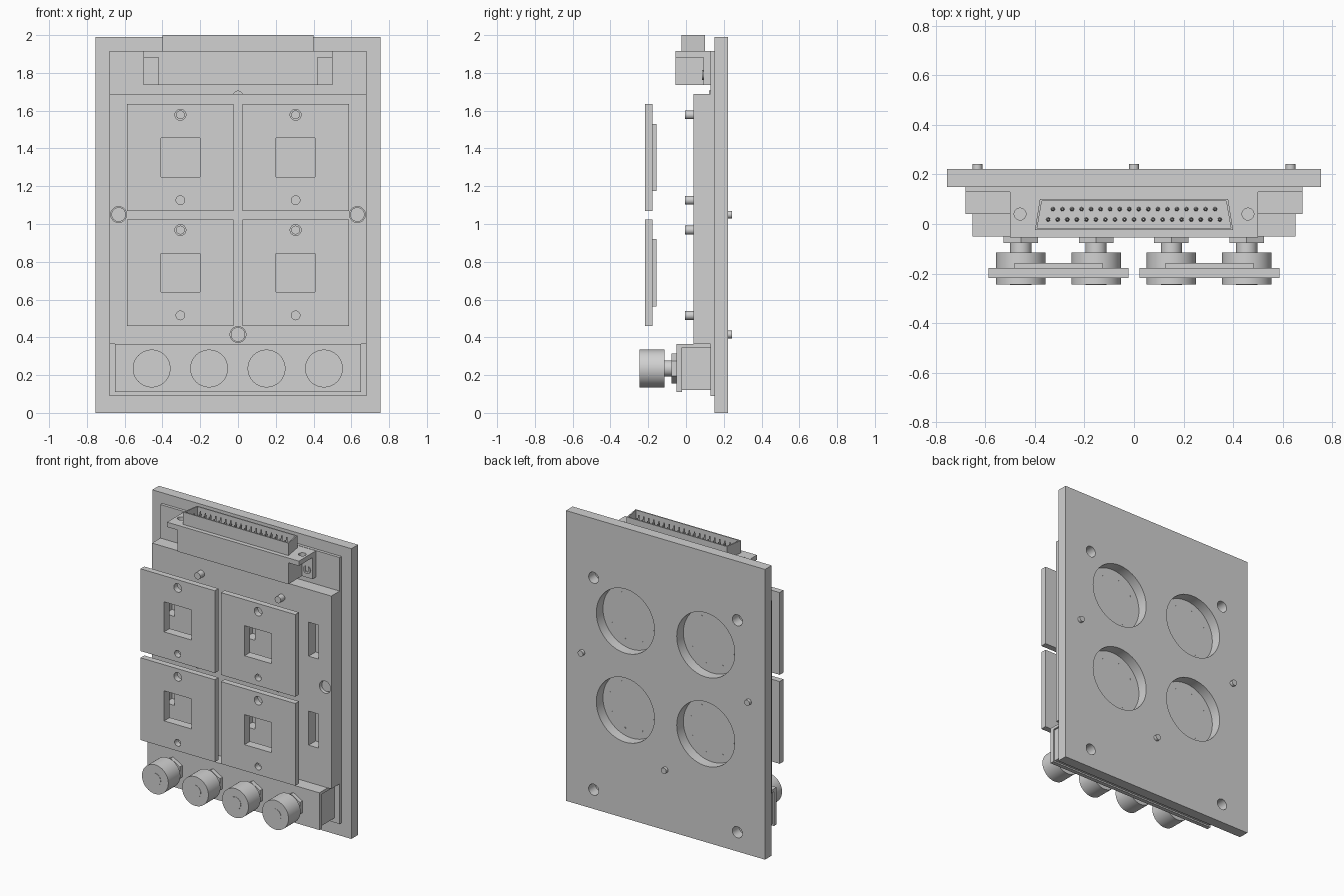
import bpy, bmesh, math
from mathutils import Matrix, Vector

if "Cube" in bpy.data.objects:
    bpy.data.objects.remove(bpy.data.objects["Cube"], do_unlink=True)

GREY = (0.64, 0.64, 0.64, 1)
grey = bpy.data.materials.new("light grey")
grey.use_nodes = True
grey.diffuse_color = GREY
grey.node_tree.nodes["Principled BSDF"].inputs["Base Color"].default_value = GREY


def box(x0, x1, y0, y1, z0, z1):
    """Add a box between the given limits."""
    def add(bm):
        size = (x1 - x0, y1 - y0, z1 - z0)
        mid = Vector((x0 + x1, y0 + y1, z0 + z1)) / 2
        bmesh.ops.create_cube(bm, size=1, matrix=Matrix.Translation(mid) @ Matrix.Diagonal((*size, 1)))
    return add


def rod(x, z, r, y0, y1, sides=32):
    """Add a cylinder that runs front to back."""
    def add(bm):
        place = Matrix.Translation((x, (y0 + y1) / 2, z)) @ Matrix.Rotation(math.pi / 2, 4, "X")
        bmesh.ops.create_cone(bm, cap_ends=True, segments=sides, radius1=r, radius2=r,
                              depth=y1 - y0, matrix=place)
    return add


def post(x, y, r, tip, z0, z1, sides=24):
    """Add an upright cylinder or a tapered pin."""
    def add(bm):
        bmesh.ops.create_cone(bm, cap_ends=True, segments=sides, radius1=r, radius2=tip,
                              depth=z1 - z0, matrix=Matrix.Translation((x, y, (z0 + z1) / 2)))
    return add


def prism(points, z0, z1):
    """Extrude a plan outline upward."""
    def add(bm):
        face = bm.faces.new([bm.verts.new((x, y, z0)) for x, y in points])
        out = bmesh.ops.extrude_face_region(bm, geom=[face])
        top = [v for v in out["geom"] if isinstance(v, bmesh.types.BMVert)]
        bmesh.ops.translate(bm, verts=top, vec=(0, 0, z1 - z0))
        bm.faces.new([v for v in bm.verts if v not in top]) if not face.is_valid else None
    return add


def raw(name, shapes):
    bm = bmesh.new()
    for add in shapes:
        add(bm)
    bmesh.ops.recalc_face_normals(bm, faces=bm.faces)
    mesh = bpy.data.meshes.new(name)
    bm.to_mesh(mesh)
    bm.free()
    ob = bpy.data.objects.new(name, mesh)
    bpy.context.collection.objects.link(ob)
    return ob


def part(name, shapes, cuts=()):
    """Build a part, cut its openings and shade it."""
    ob = raw(name, shapes)
    ob.data.materials.append(grey)
    for o in bpy.context.selected_objects:
        o.select_set(False)
    bpy.context.view_layer.objects.active = ob
    ob.select_set(True)
    if cuts:
        cutter = raw("cutter", cuts)
        cutter.hide_render = True
        mod = ob.modifiers.new("openings", "BOOLEAN")
        mod.operation, mod.solver, mod.object = "DIFFERENCE", "EXACT", cutter
        bpy.ops.object.modifier_apply(modifier=mod.name)
        bpy.data.objects.remove(cutter, do_unlink=True)
    bpy.ops.object.shade_smooth_by_angle(angle=math.radians(35))


SIDES = (-1, 1)
COL = 0.305                 # switch columns at +-COL
ROWS = (1.352, 0.742)       # switch rows
SCREWS = ((-0.632, 1.05), (0.632, 1.05), (0, 0.415))

# Back plate with round windows and corner holes
windows = [rod(s * COL, z, 0.22, 0.1, 0.3, 64) for s in SIDES for z in ROWS]
corners = [rod(s * 0.545, z, 0.038, 0.1, 0.3) for s in SIDES for z in (1.585, 0.132)]
part("back_plate", [box(-0.755, 0.755, 0.15, 0.222, 0, 1.99)], windows + corners)

# Circuit board
part("circuit_board", [box(-0.68, 0.68, 0.13, 0.15, 0.09, 1.917)])

# Solder pins showing in the round windows
pins = []
for s in SIDES:
    for z in ROWS:
        for k in range(8):
            a = math.tau * k / 8 + 0.3
            pins.append(rod(s * COL + 0.17 * math.cos(a), z + 0.17 * math.sin(a),
                            0.005, 0.145, 0.152, 8))
part("solder_pins", pins)

# Switch block with narrow slots and screw recesses
slots = [box(s * COL + t * 0.24 - 0.037, s * COL + t * 0.24 + 0.037, 0, 0.115, z - 0.123, z + 0.11)
         for s in SIDES for t in SIDES for z in ROWS]
recesses = [rod(x, z, 0.042, 0, 0.1) for x, z in SCREWS]
part("switch_block", [box(-0.68, 0.68, 0.04, 0.13, 0.365, 1.687)], slots + recesses)
part("top_screw_head", [rod(0, 1.68, 0.026, 0.122, 0.135)])

# Fixing screws: head in the recess, tip behind the back plate
for i, (x, z) in enumerate(SCREWS):
    part(f"fixing_screw_{i + 1}", [rod(x, z, 0.038, 0.06, 0.11), rod(x, z, 0.02, 0.1, 0.243)])

# Square switch caps with guide posts behind them
for col, s in zip(("right", "left"), SIDES):
    for row, z in zip(("upper", "lower"), ROWS):
        x = s * COL
        holes = [box(x - 0.103, x + 0.103, -0.3, 0, z - 0.103, z + 0.103),
                 rod(x, z + 0.226, 0.029, -0.3, 0), rod(x, z - 0.226, 0.023, -0.3, 0)]
        part(f"{row}_{col}_switch_cap",
             [box(x - 0.282, x + 0.282, -0.218, -0.177, z - 0.282, z + 0.282)], holes)
        part(f"{row}_{col}_cap_rim",
             [box(x - 0.178, x + 0.178, -0.177, -0.157, z - 0.178, z + 0.178)], holes[:1])
        part(f"{row}_{col}_guide_posts",
             [rod(x, z + t * 0.226, 0.023, -0.005, 0.06) for t in SIDES])

# Knob housing: folded front panel over an inner body
part("knob_panel", [box(-0.652, 0.652, -0.05, -0.022, 0.11, 0.365)])
part("knob_panel_top", [box(-0.652, 0.652, -0.022, 0.13, 0.345, 0.365)])
part("knob_body", [box(-0.64, 0.64, -0.022, 0.13, 0.12, 0.345)])

# Four control knobs, each with a shaft through it and a hexagonal nut
for i in range(4):
    x, z = -0.457 + i * 0.304, 0.235
    part(f"knob_{i + 1}", [rod(x, z, 0.1, -0.245, -0.115, 48)])
    part(f"knob_shaft_{i + 1}", [rod(x, z, 0.043, -0.247, -0.045)])
    part(f"knob_nut_{i + 1}", [rod(x, z, 0.08, -0.077, -0.05, 6)])

# Connector body with end pockets and screw holes
pockets = []
for s in SIDES:
    x0, x1 = sorted((s * 0.42, s * 0.52))
    pockets.append(box(x0, x1, -0.1, 0.093, 1.7, 1.882))
ear_holes = [post(s * 0.46, 0.04, 0.024, 0.024, 1.887, 1.95) for s in SIDES]
part("connector_body", [box(-0.5, 0.5, -0.055, 0.13, 1.735, 1.915)], pockets + ear_holes)

# Round slotted board clips in the pockets
for side, s in zip(("right", "left"), SIDES):
    x = s * 0.46
    part(f"{side}_board_clip", [rod(x, 1.79, 0.027, 0.086, 0.095)],
         [box(x - 0.012, x + 0.012, 0.05, 0.12, 1.778, 1.85)])

# Tapered connector shell, open at the top, with two rows of pins
outer = [(-0.4, -0.025), (0.4, -0.025), (0.38, 0.1), (-0.38, 0.1)]
inner = [(-0.391, -0.017), (0.391, -0.017), (0.372, 0.092), (-0.372, 0.092)]
part("connector_shell", [prism(outer, 1.91, 2.0)], [prism(inner, 1.925, 2.1)])
contacts = []
for count, y in ((18, 0.06), (19, 0.018)):
    for k in range(count):
        contacts.append(post((k - (count - 1) / 2) * 0.0385, y, 0.009, 0.004, 1.92, 1.99, 8))
part("connector_pins", contacts)
